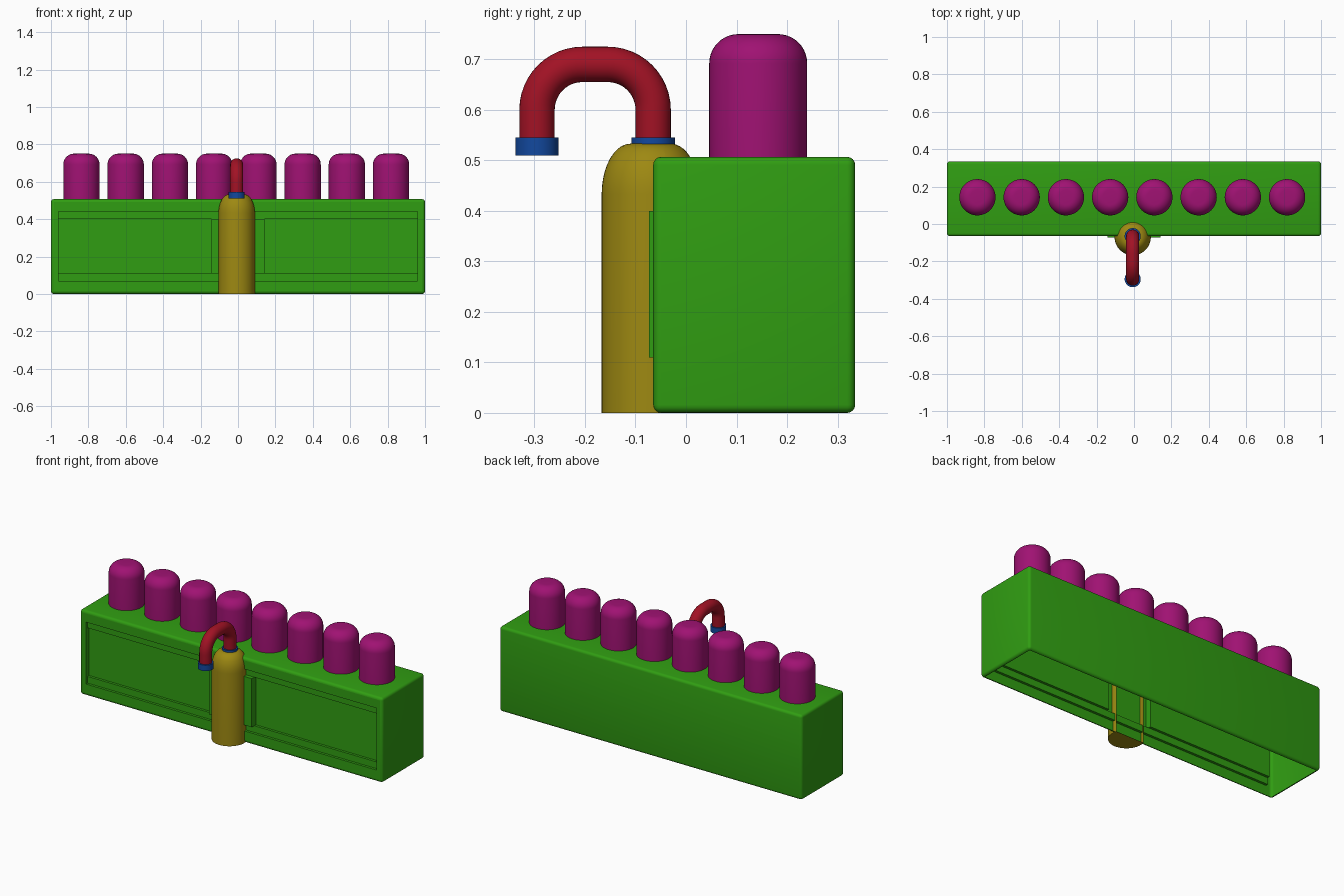
import bpy, bmesh, math
from mathutils import Vector

cube = bpy.data.objects.get("Cube")
if cube:
    bpy.data.objects.remove(cube, do_unlink=True)


def material(name, rgb):
    m = bpy.data.materials.new(name)
    m.use_nodes = True
    col = (*rgb, 1.0)
    m.diffuse_color = col
    m.node_tree.nodes["Principled BSDF"].inputs["Base Color"].default_value = col
    return m


GREEN = material("leaf green", (0.03, 0.34, 0.006))
MAGENTA = material("magenta", (0.35, 0.006, 0.17))
YELLOW = material("ochre yellow", (0.34, 0.25, 0.006))
RED = material("deep red", (0.36, 0.006, 0.018))
BLUE = material("strong blue", (0.006, 0.065, 0.34))


def finish(bm, name, mat, smooth=True):
    me = bpy.data.meshes.new(name)
    bm.to_mesh(me)
    bm.free()
    ob = bpy.data.objects.new(name, me)
    bpy.context.collection.objects.link(ob)
    me.materials.append(mat)
    if smooth:
        bpy.ops.object.select_all(action='DESELECT')
        ob.select_set(True)
        bpy.context.view_layer.objects.active = ob
        bpy.ops.object.shade_smooth_by_angle(angle=math.radians(40))
    return ob


def lathe(profile, centre, steps=48):
    """Spin a (radius, z) profile about a vertical axis."""
    bm = bmesh.new()
    vs = [bm.verts.new((r, 0, z)) for r, z in profile]
    es = [bm.edges.new(p) for p in zip(vs, vs[1:])]
    bmesh.ops.spin(bm, geom=vs + es, axis=(0, 0, 1), cent=(0, 0, 0),
                   angle=math.tau, steps=steps)
    bmesh.ops.remove_doubles(bm, verts=bm.verts, dist=0.0005)
    bmesh.ops.recalc_face_normals(bm, faces=bm.faces)
    bmesh.ops.translate(bm, verts=bm.verts, vec=(*centre, 0))
    return bm


def domed(radius, bottom, top, rx, rz, n=10):
    """Profile of a cylinder with a rounded shoulder."""
    arc = [math.pi / 2 * i / n for i in range(n + 1)]
    return ([(0, bottom), (radius, bottom)]
            + [(radius - rx + rx * math.cos(a), top - rz + rz * math.sin(a)) for a in arc]
            + [(0, top)])


# Trough: rounded shell, open below, with the flat front removed for the panel
FRONT, BACK, TOP, R = -0.065, 0.335, 0.507, 0.016
bm = bmesh.new()
bmesh.ops.create_cube(bm, size=1)
bmesh.ops.scale(bm, verts=bm.verts, vec=(2, BACK - FRONT, TOP))
bmesh.ops.translate(bm, verts=bm.verts, vec=(0, (FRONT + BACK) / 2, TOP / 2))
bmesh.ops.bevel(bm, geom=bm.edges[:], offset=R, segments=4, profile=0.5, affect='EDGES')
flat = [f for f in bm.faces if f.calc_area() > 0.1 and min(f.normal.y, f.normal.z) < -0.99]
bmesh.ops.delete(bm, geom=flat, context='FACES')
finish(bm, "trough_shell", GREEN)

# Front panel: stepped recess with a raised middle block
xs = [-1 + R, -0.96, -0.142, 0.142, 0.96, 1 - R]
zs = [R, 0.07, 0.11, 0.40, 0.44, TOP - R]


def depth(i, k):
    if i in (-1, 0, 4, 5) or k in (-1, 0, 4, 5):
        return FRONT
    if k in (1, 3):
        return FRONT + 0.015
    return -0.073 if i == 2 else FRONT + 0.03


bm = bmesh.new()


def quad(*pts):
    bm.faces.new([bm.verts.new(p) for p in pts])


for i in range(5):
    for k in range(5):
        x0, x1, z0, z1, y = xs[i], xs[i + 1], zs[k], zs[k + 1], depth(i, k)
        quad((x0, y, z0), (x1, y, z0), (x1, y, z1), (x0, y, z1))
        side, above = depth(i + 1, k), depth(i, k + 1)
        if side != y:
            quad((x1, y, z0), (x1, side, z0), (x1, side, z1), (x1, y, z1))
        if above != y:
            quad((x0, y, z1), (x1, y, z1), (x1, above, z1), (x0, above, z1))
bmesh.ops.remove_doubles(bm, verts=bm.verts, dist=0.0001)
bmesh.ops.recalc_face_normals(bm, faces=bm.faces)
if max(bm.faces, key=lambda f: f.calc_area()).normal.y > 0:
    bmesh.ops.reverse_faces(bm, faces=bm.faces)
finish(bm, "front_panel", GREEN, smooth=False)

# Row of rounded pegs on top
for i in range(8):
    finish(lathe(domed(0.097, 0.503, 0.75, 0.058, 0.058), (-0.837 + 0.2365 * i, 0.143)),
           f"top_peg_{i + 1}", MAGENTA)

# Standing post, its hidden rear trimmed away inside the trough
CX = -0.007
bm = lathe(domed(0.097, 0.0, 0.533, 0.057, 0.1), (CX, -0.07))
for co, no in (((0, -0.042, 0), (0, 1, 0)), ((0, 0, 0.5), (0, 0, 1))):
    bmesh.ops.bisect_plane(bm, geom=bm.verts[:] + bm.edges[:] + bm.faces[:],
                           plane_co=co, plane_no=no, dist=0.0001)
rear = [f for f in bm.faces
        if f.calc_center_median().y > -0.042 and f.calc_center_median().z < 0.5]
bmesh.ops.delete(bm, geom=rear, context='FACES')
finish(bm, "post", YELLOW)

# Collar and nozzle rings
for name, y, z0, z1 in (("spout_collar", -0.065, 0.525, 0.545), ("spout_nozzle", -0.295, 0.51, 0.545)):
    finish(lathe([(0, z0), (0.043, z0), (0.043, z1), (0, z1)], (CX, y)), name, BLUE)

# Bent spout: tube rings swept along a path in the yz plane
N, BEND = 12, 0.09
path = [(-0.065, 0.535, 0)]
for j in range(2):
    cy = -0.155 if j == 0 else -0.205
    for i in range(N + 1):
        a = math.pi / 2 * (j + i / N)
        path.append((cy + BEND * math.cos(a), 0.60 + BEND * math.sin(a), a))
path.append((-0.295, 0.53, math.pi))
bm = bmesh.new()
rings = []
for y, z, a in path:
    out = Vector((0, math.cos(a), math.sin(a)))
    rings.append([bm.verts.new(Vector((CX, y, z)) + 0.035 * (
        math.cos(t) * out + math.sin(t) * Vector((1, 0, 0))))
        for t in (math.tau * s / 32 for s in range(32))])
for r0, r1 in zip(rings, rings[1:]):
    for s in range(32):
        n = (s + 1) % 32
        bm.faces.new((r0[s], r0[n], r1[n], r1[s]))
bm.faces.new(rings[0])
bm.faces.new(rings[-1])
bmesh.ops.recalc_face_normals(bm, faces=bm.faces)
finish(bm, "spout", RED)
